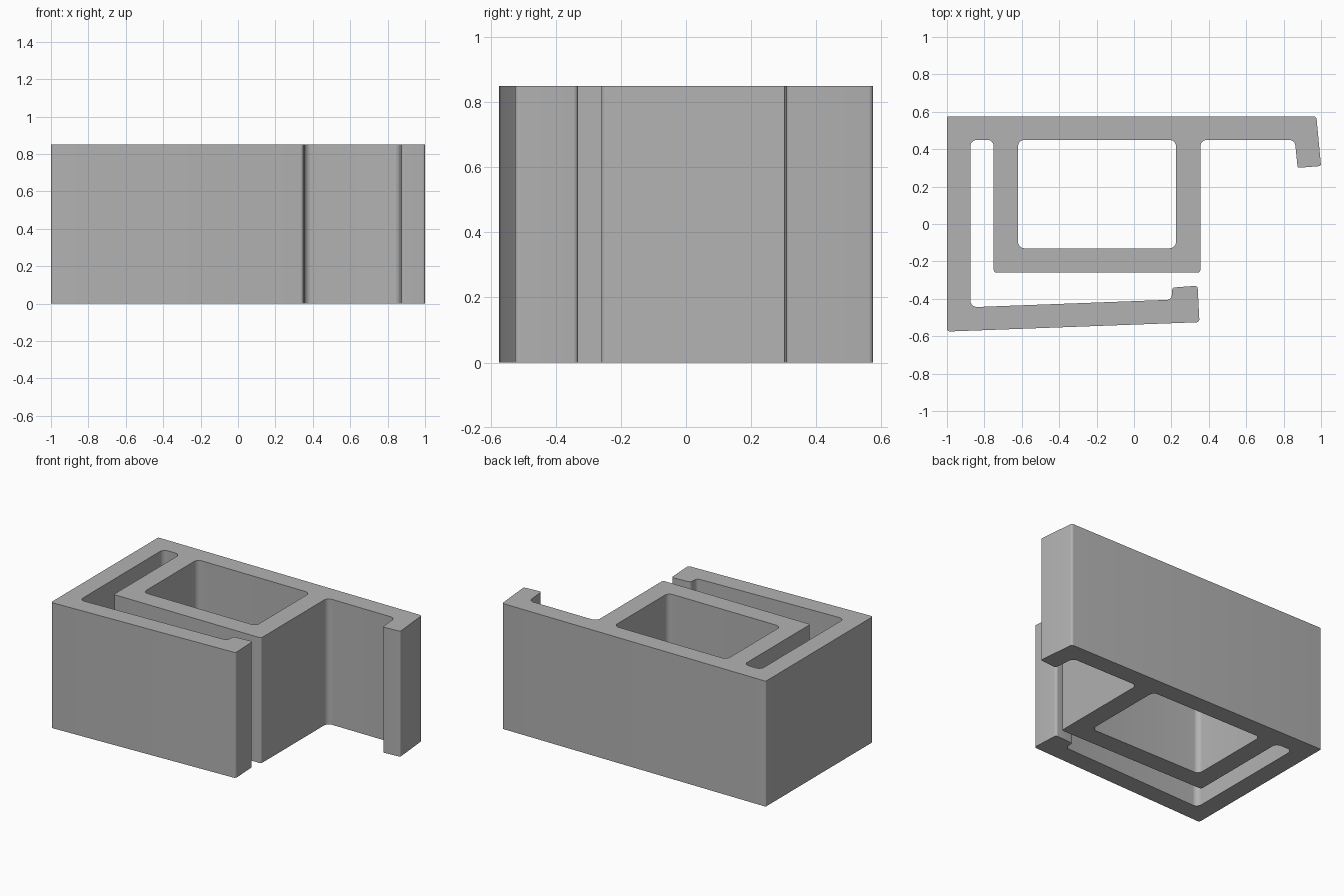
import bpy, bmesh, math
from mathutils import Vector

cube = bpy.data.objects.get("Cube")
if cube:
    bpy.data.objects.remove(cube, do_unlink=True)

HEIGHT = 0.85
INNER, OUTER = 0.035, 0.015   # fillet radii of inside and outside corners


def rounded(corners, steps=6):
    """Points of a closed outline whose corners (x, y, radius) are filleted."""
    points = []
    for i, (x, y, r) in enumerate(corners):
        p = Vector((x, y))
        a = (Vector(corners[i - 1][:2]) - p).normalized()
        b = (Vector(corners[(i + 1) % len(corners)][:2]) - p).normalized()
        half = a.angle(b) / 2
        centre = p + (a + b).normalized() * (r / math.sin(half))
        start = p + a * (r / math.tan(half)) - centre
        end = p + b * (r / math.tan(half)) - centre
        for k in range(steps + 1):
            t = k / steps
            points.append(centre + start.lerp(end, t).normalized() * r)
    return points


# Outline: sprung lower arm, box wall and hooked back plate
outline = [
    (-1, -0.575, OUTER), (0.35, -0.525, OUTER), (0.34, -0.33, OUTER),
    (0.205, -0.34, OUTER), (0.2, -0.405, 0.025), (-0.875, -0.445, INNER),
    (-0.875, 0.45, INNER), (-0.75, 0.45, INNER), (-0.75, -0.26, OUTER),
    (0.355, -0.26, OUTER), (0.355, 0.45, INNER), (0.86, 0.45, INNER),
    (0.875, 0.3, 0.01), (1, 0.31, 0.01), (0.975, 0.575, OUTER),
    (-1, 0.575, 0.008),
]
# Opening through the box
opening = [(-0.62, -0.13, INNER), (0.225, -0.13, INNER),
           (0.225, 0.45, INNER), (-0.62, 0.45, INNER)]

# Fill the profile and extrude it upwards
bm = bmesh.new()
edges = []
for loop in (outline, opening):
    verts = [bm.verts.new((p.x, p.y, 0)) for p in rounded(loop)]
    edges += [bm.edges.new((v, verts[i - 1])) for i, v in enumerate(verts)]
bmesh.ops.triangle_fill(bm, use_beauty=True, edges=edges, normal=(0, 0, 1))
result = bmesh.ops.extrude_face_region(bm, geom=bm.faces[:], use_keep_orig=True)
top = [g for g in result["geom"] if isinstance(g, bmesh.types.BMVert)]
bmesh.ops.translate(bm, verts=top, vec=(0, 0, HEIGHT))
bmesh.ops.recalc_face_normals(bm, faces=bm.faces[:])

mesh = bpy.data.meshes.new("clip_bracket")
bm.to_mesh(mesh)
bm.free()
bracket = bpy.data.objects.new("clip_bracket", mesh)
bpy.context.collection.objects.link(bracket)

# Plain grey plastic
grey = bpy.data.materials.new("grey_plastic")
grey.use_nodes = True
colour = (0.45, 0.45, 0.45, 1)
grey.diffuse_color = colour
grey.node_tree.nodes["Principled BSDF"].inputs["Base Color"].default_value = colour
mesh.materials.append(grey)

# Smooth fillets, sharp rims
bpy.ops.object.select_all(action="DESELECT")
bracket.select_set(True)
bpy.context.view_layer.objects.active = bracket
bpy.ops.object.shade_smooth_by_angle(angle=math.radians(30))
